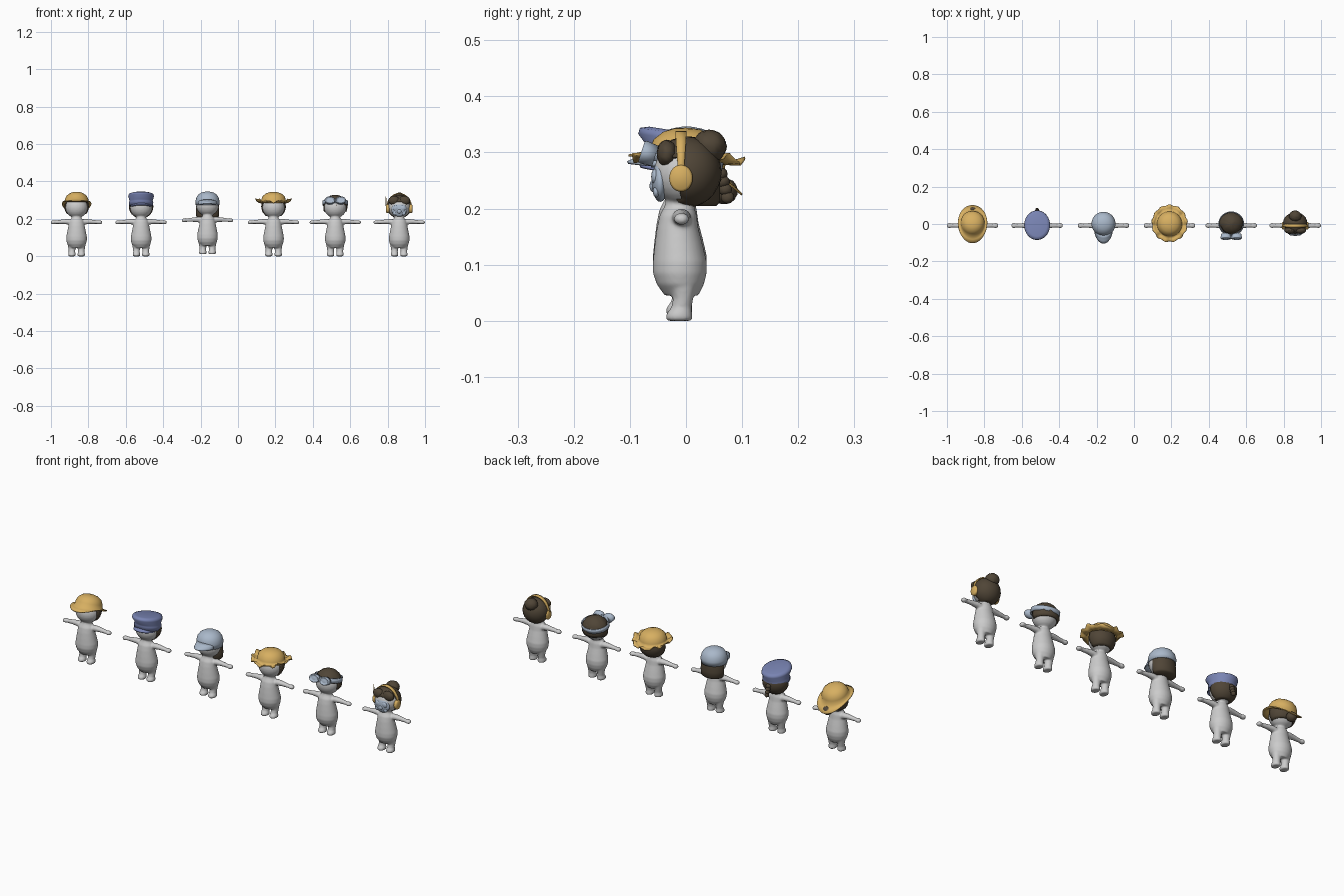
import bpy, bmesh, random
from math import sin, cos, pi, radians
from mathutils import Vector, Matrix

if "Cube" in bpy.data.objects:
    bpy.data.objects.remove(bpy.data.objects["Cube"])

random.seed(4)

def mat(name, rgb):
    m = bpy.data.materials.new(name)
    m.diffuse_color = (*rgb, 1)
    m.use_nodes = True
    m.node_tree.nodes["Principled BSDF"].inputs["Base Color"].default_value = m.diffuse_color
    return m

YELLOW = mat("yellow", (0.68, 0.43, 0.12))
BLUE = mat("blue", (0.19, 0.23, 0.45))
PALE = mat("pale_blue", (0.40, 0.48, 0.59))
BROWN = mat("brown", (0.08, 0.06, 0.038))

def loft(bm, rings, axis='z', n=32, warp=None, caps=(True, True)):
    """Rings are (x, y, z, a, b): elliptical sections across the chosen axis."""
    loops = []
    for k, (x, y, z, a, b) in enumerate(rings):
        loop = []
        for i in range(n):
            t = 2 * pi * i / n
            c, s = a * cos(t), b * sin(t)
            p = Vector((x + c, y + s, z)) if axis == 'z' else Vector((x, y + c, z + s))
            loop.append(bm.verts.new(warp(p, t, k) if warp else p))
        loops.append(loop)
    for l0, l1 in zip(loops, loops[1:]):
        for i in range(n):
            j = (i + 1) % n
            bm.faces.new((l0[i], l0[j], l1[j], l1[i]))
    if caps[0]:
        bm.faces.new(loops[0][::-1])
    if caps[1]:
        bm.faces.new(loops[-1])

def ball(bm, loc, size, jitter=0.0, tilt=0.0):
    m = Matrix.Translation(loc) @ Matrix.Rotation(tilt, 4, 'X') @ Matrix.Diagonal((*size, 1))
    made = bmesh.ops.create_uvsphere(bm, u_segments=24, v_segments=14, radius=1, matrix=m)
    for v in made['verts']:
        v.co += (v.co - Vector(loc)) * random.uniform(-jitter, jitter)
    return made['verts']

def finish(name, bm, x, material=None, solid=0.0, loc=(0, 0, 0), tilt=0.0, sub=0):
    bmesh.ops.recalc_face_normals(bm, faces=bm.faces)
    me = bpy.data.meshes.new(name)
    bm.to_mesh(me)
    bm.free()
    for p in me.polygons:
        p.use_smooth = True
    ob = bpy.data.objects.new(name, me)
    bpy.context.collection.objects.link(ob)
    ob.location = (x + loc[0], loc[1], loc[2])
    ob.rotation_euler.x = tilt
    if material:
        me.materials.append(material)
    if solid:
        mod = ob.modifiers.new("thickness", 'SOLIDIFY')
        mod.thickness = solid
        mod.offset = 0
    if sub:
        ob.modifiers.new("round", 'SUBSURF').levels = sub
    return ob

def body(name, x, lift):
    bm = bmesh.new()
    # torso, neck and head
    loft(bm, [(0, y, z, a, b) for y, z, a, b in (
        (-.008, .045, .034, .03), (-.010, .065, .05, .042), (-.011, .085, .055, .048),
        (-.011, .105, .055, .048), (-.013, .135, .049, .043), (-.015, .165, .043, .037),
        (-.014, .188, .039, .033), (-.012, .205, .026, .026), (-.01, .22, .024, .024))])
    ball(bm, (0, -.003, .261), (.06, .055, .057))
    for s in (-1, 1):
        # legs and feet
        loft(bm, [(s * .025, y, z, a, b) for y, z, a, b in (
            (-.012, 0, .016, .02), (-.012, .004, .020, .024), (-.012, .012, .020, .023),
            (-.008, .024, .017, .018), (-.005, .04, .019, .018), (-.006, .075, .025, .028))])
        # arms and hands
        loft(bm, [(s * px, -.008, z, a, b) for px, z, a, b in (
            (.02, .176, .018, .018), (.045, .185, .017, .015), (.075, .185, .013, .012),
            (.1, .183, .011, .010), (.112, .182, .010, .009), (.12, .182, .014, .011),
            (.131, .181, .013, .010), (.137, .181, .006, .005))], 'x', 20)
    ob = finish(name, bm, x, loc=(0, 0, lift))
    rm = ob.modifiers.new("fuse", 'REMESH')
    rm.mode, rm.voxel_size, rm.use_smooth_shade = 'VOXEL', .0035, True
    sm = ob.modifiers.new("soften", 'SMOOTH')
    sm.factor, sm.iterations = .5, 6

def hair(x, hairline, nape, jitter=0.0, lift=0.0, extras=()):
    """Scalp shell open at the face, plus extra closed clumps (loc, size)."""
    bm = bmesh.new()
    ball(bm, (0, .002, .265), (.0625, .058, .060), jitter)
    cut = [f for f in bm.faces if f.calc_center_median().z < nape
           or (f.calc_center_median().y < -.012 and f.calc_center_median().z < hairline)]
    bmesh.ops.delete(bm, geom=cut, context='FACES')
    finish("hair", bm, x, BROWN, .006, (0, 0, lift))
    if extras:
        bm = bmesh.new()
        for loc, size in extras:
            ball(bm, loc, size, .04)
        finish("hair_clumps", bm, x, BROWN, 0, (0, 0, lift))

def visor(x, r, width, length, z, drop, material):
    bm = bmesh.new()
    rows = []
    for i in range(21):
        t = radians(-width + 2 * width * i / 20)
        e = cos(t * 90 / width) ** .6 if abs(t) < radians(width) - 1e-6 else 0
        rows.append([bm.verts.new((r * sin(t), -r * cos(t) - length * e * v,
                     z - drop * v - .012 * sin(t) ** 2)) for v in (0, .33, .67, 1)])
    for a, b in zip(rows, rows[1:]):
        for k in range(3):
            bm.faces.new((a[k], a[k + 1], b[k + 1], b[k]))
    finish("visor", bm, x, material, .005)

def hat(name, x, rings, material, loc, tilt, warp=None):
    bm = bmesh.new()
    loft(bm, rings, 'z', 64, warp, (False, True))
    finish(name, bm, x, material, .004, loc, tilt)

X = (-.863, -.518, -.163, .19, .52, .862)
for i, px in enumerate(X):
    body(f"figure_{i + 1}", px, .011 if i == 2 else 0)

# Figure 1: tilted wide-brim hat over a low bun
def saddle(p, t, k):
    p.z += (.012 * cos(2 * t), .005 * cos(2 * t), 0)[min(k, 2)]
    return p
hat("sun_hat", X[0], [(0, .004, -.004, .078, .107), (0, .002, 0, .071, .086),
    (0, 0, .006, .064, .068), (0, 0, .028, .061, .063), (0, 0, .045, .053, .054),
    (0, 0, .057, .038, .038), (0, 0, .063, .018, .018), (0, 0, .064, .004, .004)],
    YELLOW, (0, 0, .276), radians(-19), saddle)
hair(X[0], .29, .225, 0, 0, [((0, .068, .231), (.025, .024, .023))])

# Figure 2: peaked flat cap and braid
hat("flat_cap", X[1], [(0, -.002, -.016, .062, .061), (0, -.002, .004, .063, .062),
    (0, -.004, .012, .060, .062), (0, -.012, .036, .067, .078), (0, -.013, .045, .064, .076),
    (0, -.012, .049, .052, .062), (0, -.008, .049, .006, .008)],
    BLUE, (0, 0, .284), radians(-9))
visor(X[1], .060, 65, .022, .285, .010, BLUE)
bm = bmesh.new()
for k in range(9):
    ball(bm, (-.028 + .007 * k, -.063 + .0007 * (k - 4) ** 2, .279), (.003, .003, .003))
finish("cap_studs", bm, X[1], BLUE)
hair(X[1], .29, .21, 0, 0, [((0, .062 + .004 * k, .262 - .014 * k), (.013 - .001 * k, .012, .011))
                            for k in range(4)])

# Figure 3: visor cap and long hair
hat("visor_cap", X[2], [(0, 0, -.012, .061, .061), (0, 0, .01, .062, .062), (0, 0, .03, .057, .057),
    (0, 0, .045, .046, .046), (0, 0, .055, .029, .029), (0, 0, .059, .008, .008)],
    PALE, (0, .001, .285), 0)
visor(X[2], .060, 52, .044, .302, .020, PALE)
bm = bmesh.new()
def bob(p, t, k):
    if p.y < .015:
        p.y = .015 - (.015 - p.y) * .55
    return p
loft(bm, [(0, .012, .205, .052, .042), (0, .012, .212, .060, .049), (0, .010, .24, .062, .051),
          (0, .006, .275, .060, .052), (0, .004, .30, .053, .05)], 'z', 40, bob)
finish("long_hair", bm, X[2], BROWN)

# Figure 4: straw hat with ragged brim
def ragged(p, t, k):
    f = (1, .5, .1)[k] if k < 3 else 0
    p.z += f * (.008 * cos(2 * t) + .006 * sin(9 * t) + .003 * sin(17 * t))
    p.x *= 1 + f * .03 * sin(13 * t)
    p.y *= 1 + f * .03 * sin(13 * t)
    return p
hat("straw_hat", X[3], [(0, .003, .008, .094, .099), (0, .002, .002, .08, .083),
    (0, 0, -.003, .067, .067), (0, 0, .012, .064, .064), (0, 0, .032, .058, .058),
    (0, 0, .046, .042, .042), (0, 0, .053, .022, .022), (0, 0, .055, .004, .004)],
    YELLOW, (0, 0, .287), radians(-3), ragged)
hair(X[3], .29, .222, .02)

# Figure 5: tousled short hair with goggles on the forehead
clumps = []
for k in range(26):
    t, h = 2.4 * k, .15 + .85 * k / 26
    r = (1 - h * h) ** .5
    clumps.append(((.052 * r * cos(t), .004 + .048 * r * sin(t), .262 + .05 * h),
                   (.014, .013, .012)))
hair(X[4], .285, .235, .03, 0, clumps)
bm = bmesh.new()
loft(bm, [(0, 0, -.011, .064, .060), (0, 0, -.011, .068, .064),
          (0, 0, .011, .068, .064), (0, 0, .011, .064, .060), (0, 0, -.011, .064, .060)],
     'z', 48, None, (False, False))
finish("goggle_strap", bm, X[4], PALE, 0, (0, .002, .284), radians(-12))
for s in (-1, 1):
    bm = bmesh.new()
    loft(bm, [(0, 0, z, a, b) for z, a, b in ((-.014, .026, .019), (.008, .028, .021),
         (.012, .026, .019), (.012, .021, .015), (.007, .020, .014), (.009, .010, .007))], 'z', 32)
    finish("goggle_lens", bm, X[4], PALE, 0, (s * .029, -.068, .298), radians(72))
bm = bmesh.new()
ball(bm, (0, -.072, .299), (.012, .007, .007))
finish("goggle_bridge", bm, X[4], PALE)

# Figure 6: top bun, headphones and face mask
hair(X[5], .292, .208, .012, 0, [((0, .042, .311), (.033, .030, .029)),
                                 ((-.028, -.034, .298), (.03, .018, .024)),
                                 ((.028, -.034, .298), (.03, .018, .024))])
for s in (-1, 1):
    bm = bmesh.new()
    loft(bm, [(s * px, -.009, .254, a, b) for px, a, b in ((.052, .016, .019), (.056, .021, .024),
         (.066, .021, .024), (.070, .017, .020))], 'x', 32)
    finish("ear_cup", bm, X[5], YELLOW)
bm = bmesh.new()
band = []
for i in range(25):
    t = pi * i / 24
    w = .005 + .005 * sin(t)
    band.append([bm.verts.new((r * cos(t), -.009 + d, .262 + (r + .008) * sin(t)))
                 for r, d in ((.063, -w), (.068, -w), (.068, w), (.063, w))])
for a, b in zip(band, band[1:]):
    for k in range(4):
        bm.faces.new((a[k], a[(k + 1) % 4], b[(k + 1) % 4], b[k]))
bm.faces.new(band[0])
bm.faces.new(band[-1])
loft(bm, [(-.07, -.012, .27, .0025, .0025), (-.071, -.012, .325, .001, .001)], 'z', 8)
finish("headband", bm, X[5], YELLOW)
bm = bmesh.new()
ball(bm, (0, -.046, .248), (.042, .015, .036))
ball(bm, (0, -.058, .240), (.012, .007, .011))
for s in (-1, 1):
    ball(bm, (s * .019, -.055, .257), (.015, .007, .014))
    ball(bm, (s * .024, -.053, .230), (.011, .006, .010))
finish("face_mask", bm, X[5], PALE)
